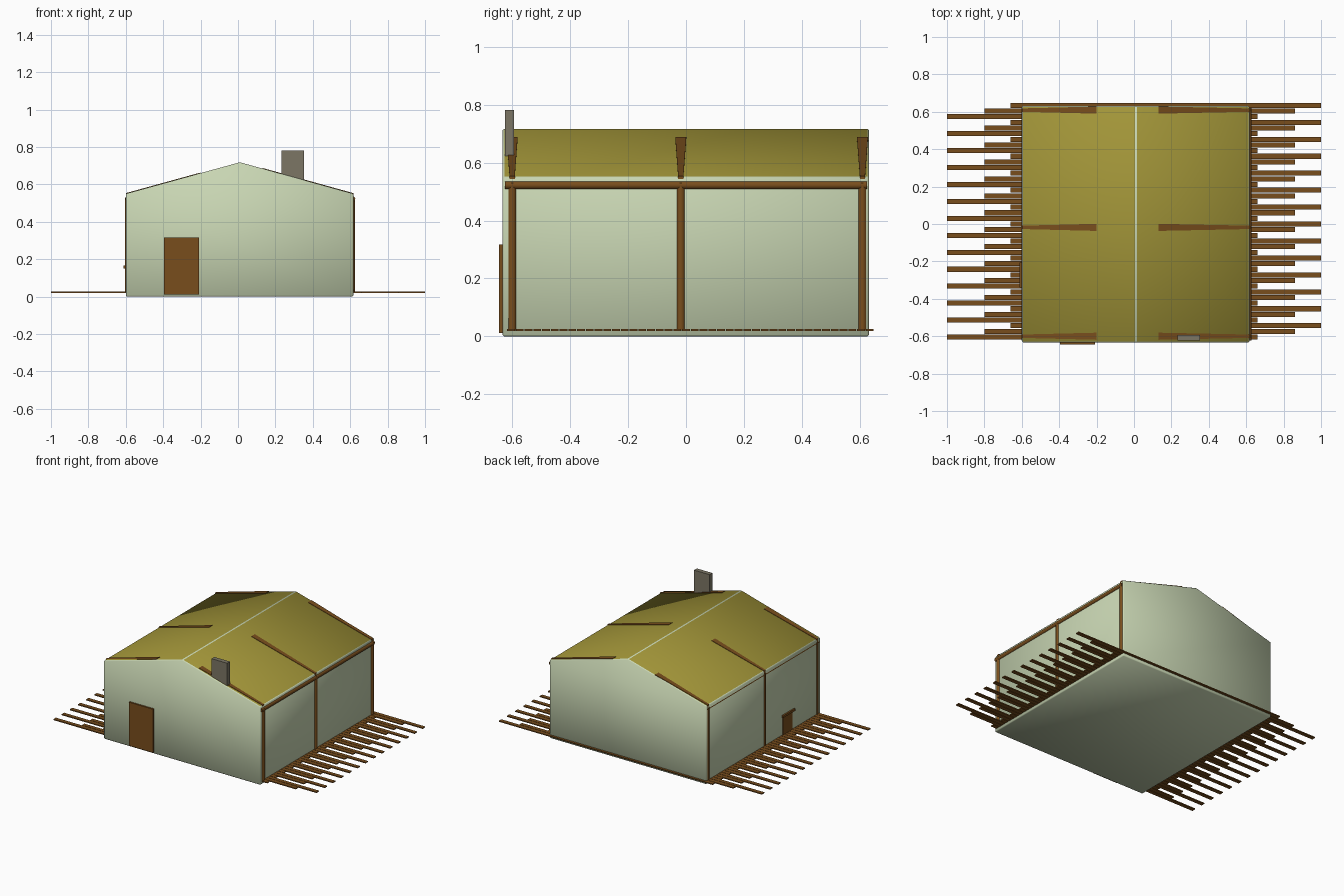
import bpy, bmesh, math
from mathutils import Vector

if "Cube" in bpy.data.objects:
    bpy.data.objects.remove(bpy.data.objects["Cube"])


def material(name, color):
    m = bpy.data.materials.new(name)
    m.diffuse_color = (*color, 1)
    m.use_nodes = True
    m.node_tree.nodes["Principled BSDF"].inputs["Base Color"].default_value = m.diffuse_color
    return m


PALE = material("pale_plaster", (0.58, 0.67, 0.45))
OLIVE = material("olive_roof", (0.36, 0.30, 0.04))
WOOD = material("brown_wood", (0.19, 0.075, 0.012))
STONE = material("stone", (0.20, 0.18, 0.13))


def finish(bm, name, *mats):
    bmesh.ops.recalc_face_normals(bm, faces=bm.faces)
    me = bpy.data.meshes.new(name)
    bm.to_mesh(me)
    bm.free()
    ob = bpy.data.objects.new(name, me)
    bpy.context.collection.objects.link(ob)
    for m in mats:
        me.materials.append(m)
    return ob


def prism(bm, profile, offset):
    # extrude a closed loop of points along an offset
    f = bm.faces.new([bm.verts.new(p) for p in profile])
    r = bmesh.ops.extrude_face_region(bm, geom=[f])
    vs = [v for v in r["geom"] if isinstance(v, bmesh.types.BMVert)]
    bmesh.ops.translate(bm, verts=vs, vec=offset)


def add_box(bm, lo, hi):
    profile = [(lo[0], lo[1], lo[2]), (hi[0], lo[1], lo[2]),
               (hi[0], hi[1], lo[2]), (lo[0], hi[1], lo[2])]
    prism(bm, profile, (0, 0, hi[2] - lo[2]))


def box(name, lo, hi, mat):
    bm = bmesh.new()
    add_box(bm, lo, hi)
    return finish(bm, name, mat)


def pole(name, a, b, r, sides=8):
    a, b = Vector(a), Vector(b)
    bpy.ops.mesh.primitive_cylinder_add(vertices=sides, radius=r,
                                        depth=(b - a).length, location=(a + b) / 2)
    ob = bpy.context.object
    ob.name = name
    ob.rotation_mode = 'QUATERNION'
    ob.rotation_quaternion = (b - a).to_track_quat('Z', 'Y')
    ob.data.materials.append(WOOD)
    bpy.ops.object.shade_smooth_by_angle(angle=math.radians(50))
    return ob


# house body with chamfered edges; the roof slopes are olive, chamfers stay pale
XL, XR, XM, EAVE, RIDGE = -0.6, 0.617, 0.01, 0.55, 0.718
bm = bmesh.new()
outline = [(XL, 0), (XR, 0), (XR, EAVE), (XM, RIDGE), (XL, EAVE)]
prism(bm, [(x, -0.633, z) for x, z in outline], (0, 1.265, 0))
bmesh.ops.recalc_face_normals(bm, faces=bm.faces)
bmesh.ops.bevel(bm, geom=bm.edges[:], offset=0.006, segments=1,
                affect='EDGES', profile=0.5)
bm.normal_update()
for f in bm.faces:
    f.smooth = True
    if f.normal.z > 0.5 and abs(f.normal.x) > 0.15 and f.calc_area() > 0.1:
        f.material_index = 1
finish(bm, "house_body", PALE, OLIVE)

# staggered floor planks running through the house
bm = bmesh.new()
for k in range(42):
    y = 0.634 - k * 0.0302
    left = (-0.66, -0.80, -1.0)[k % 3]
    add_box(bm, (left, y - 0.0135, 0.019), (left + 1.66, y + 0.0135, 0.026))
finish(bm, "floor_planks", WOOD)

# posts, eave beams and rafters on both sides
FRAMES = (-0.6, -0.018, 0.609)
for side, px, eave_x, top_x in (("right", 0.611, XR, 0.13), ("left", -0.589, XL, -0.2)):
    for i, y in enumerate(FRAMES):
        pole(f"{side}_post_{i}", (px, y, 0.02), (px, y, 0.53), 0.0155)

        # rafter: thin tapered strip just proud of the roof
        def roof_z(x):
            return RIDGE - (RIDGE - EAVE) * (x - XM) / (eave_x - XM)
        bm = bmesh.new()
        strip = [(eave_x, y - 0.009, roof_z(eave_x) - 0.02),
                 (eave_x, y + 0.009, roof_z(eave_x) - 0.02),
                 (top_x, y + 0.019, roof_z(top_x) - 0.02),
                 (top_x, y - 0.019, roof_z(top_x) - 0.02)]
        prism(bm, strip, (0, 0, 0.023))
        finish(bm, f"{side}_rafter_{i}", WOOD)
    pole(f"{side}_eave_beam", (px + 0.002, -0.624, 0.522),
         (px + 0.002, 0.624, 0.522), 0.0145)

# front door and chimney
box("front_door", (-0.396, -0.645, 0.012), (-0.208, -0.625, 0.317), WOOD)
box("chimney", (0.232, -0.624, 0.6), (0.353, -0.593, 0.782), STONE)

# small hatch with a lintel on the left wall
box("side_hatch", (-0.604, -0.32, 0.026), (-0.585, -0.215, 0.155), WOOD)
box("hatch_lintel", (-0.611, -0.34, 0.15), (-0.585, -0.205, 0.165), WOOD)
